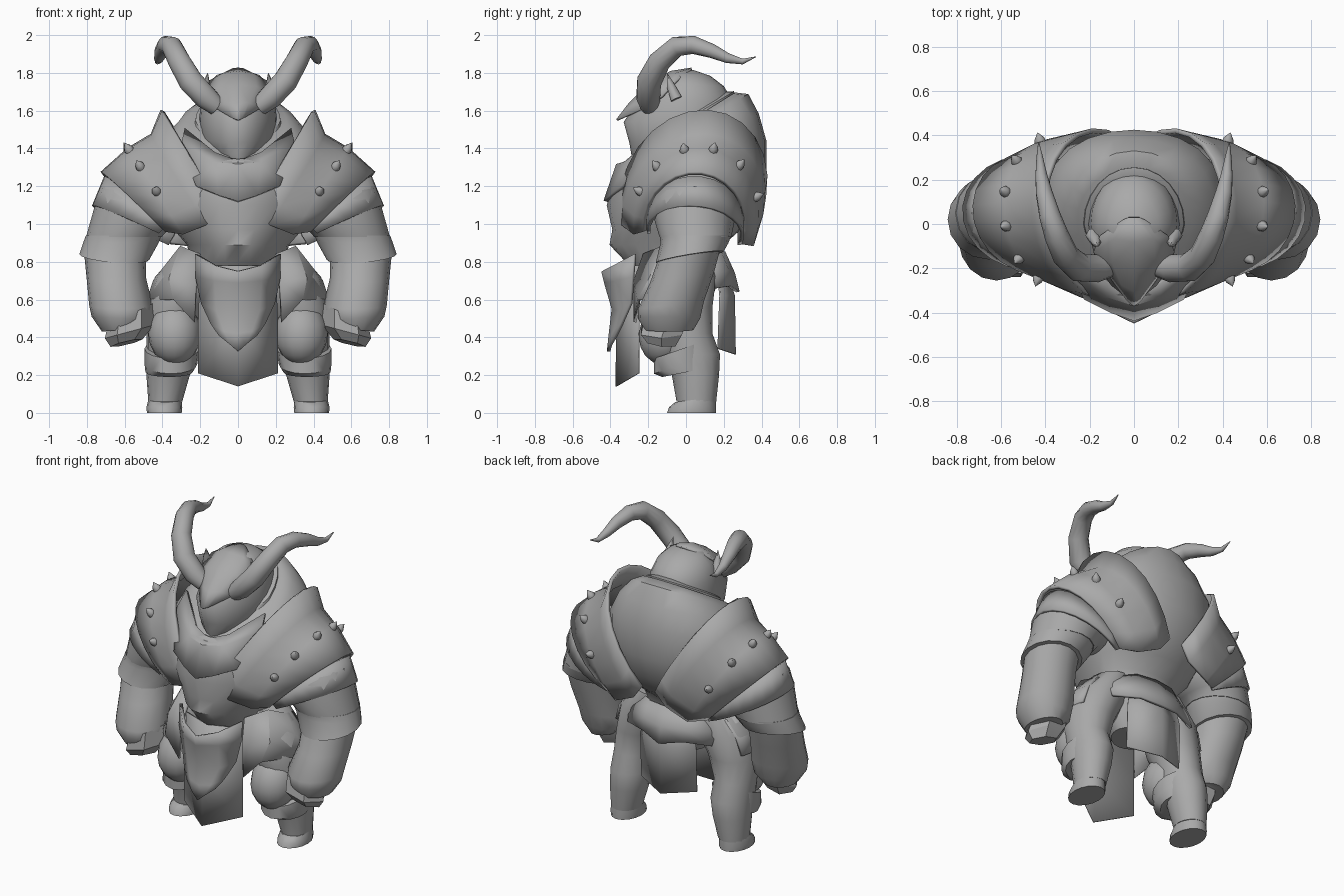
import bpy, bmesh, math
from mathutils import Vector as V

steel = bpy.data.materials.new("steel grey")
steel.diffuse_color = (0.4, 0.4, 0.4, 1)


def surface(name, rows, closed=True, mirror=True, thick=0.0, caps=True, angle=35):
    """Skin a grid of rows; closed rows make a tube, open rows a plate."""
    bm = bmesh.new()
    g = [[bm.verts.new(p) for p in r] for r in rows]
    n = len(g[0])
    for a, b in zip(g, g[1:]):
        for i in range(n if closed else n - 1):
            j = (i + 1) % n
            bm.faces.new((a[i], a[j], b[j], b[i]))
    if closed and caps:
        bm.faces.new(g[0])
        bm.faces.new(g[-1])
    bmesh.ops.recalc_face_normals(bm, faces=bm.faces)
    me = bpy.data.meshes.new(name)
    bm.to_mesh(me)
    bm.free()
    me.materials.append(steel)
    ob = bpy.data.objects.new(name, me)
    bpy.context.collection.objects.link(ob)
    bpy.ops.object.select_all(action='DESELECT')
    ob.select_set(True)
    bpy.context.view_layer.objects.active = ob
    bpy.ops.object.shade_smooth_by_angle(angle=math.radians(angle))
    if mirror:
        m = ob.modifiers.new("mirror", 'MIRROR')
        m.use_clip = True
        m.merge_threshold = 0.0005
    if thick:
        s = ob.modifiers.new("thickness", 'SOLIDIFY')
        s.thickness = thick
        s.offset = 0
    return ob


def plate(name, rows, thick=0.018):
    return surface(name, rows, closed=False, thick=thick)


def oval(c, u, v, n=16):
    """Ring round c with half axes u and v."""
    c, u, v = V(c), V(u), V(v)
    return [c + u * math.cos(t) + v * math.sin(t)
            for t in (2 * math.pi * i / n for i in range(n))]


def flat(x, y, z, rx, ry, tilt=0.0, n=16):
    return oval((x, y, z), (rx, 0, 0), (0, ry, ry * tilt), n)


def body(z, w, front, back, tilt=0.0, point=1.2, square=1.0, n=24):
    """Torso section: round or squarish back, pointed keel at the front."""
    pts = []
    for i in range(n):
        t = 2 * math.pi * i / n
        s, c = math.sin(t), math.cos(t)
        y = back * abs(s) ** square if s >= 0 else front * abs(s) ** point
        pts.append((w * c, y, z + tilt * y))
    return pts


def arc_point(ring, deg):
    f, t, b = map(V, ring)
    c = (f + b) / 2
    a = math.radians(deg)
    return c + (f - c) * math.cos(a) + (t - c) * math.sin(a)


def tube(name, path, n=10, angle=60):
    """Round tapering tube; path holds x, y, z, radius."""
    pts = [V(p[:3]) for p in path]
    rows = []
    for i, p in enumerate(path):
        d = (pts[min(i + 1, len(pts) - 1)] - pts[max(i - 1, 0)]).normalized()
        u = d.cross(V((0.8, -0.5, 0))).normalized()
        rows.append(oval(pts[i], u * p[3], d.cross(u) * p[3], n))
    return surface(name, rows, angle=angle)


# Torso, with the neck opening leaning forward
surface("torso", [body(*r) for r in (
    (.55, .14, -.14, .12), (.70, .24, -.24, .17), (.80, .25, -.32, .18),
    (.89, .27, -.405, .20), (.97, .34, -.39, .29, 0, 1.2, .85), (1.10, .39, -.42, .38, 0, 1.2, .75),
    (1.25, .41, -.37, .425, 0, 1.2, .65), (1.38, .41, -.33, .425, .15, 1.2, .65),
    (1.45, .37, -.30, .385, .35, 1.2, .75), (1.50, .32, -.285, .33, .57),
    (1.535, .26, -.23, .26, .62))], mirror=False, angle=45)
surface("neck_ring", [body(*r) for r in (
    (1.48, .24, -.2, .26, .6), (1.55, .225, -.17, .255, .6),
    (1.57, .18, -.14, .22, .6))], mirror=False)
plate("gorget", [
    [(0, -.30, 1.325), (.12, -.26, 1.37), (.28, -.12, 1.50)],
    [(0, -.36, 1.31), (.12, -.32, 1.32), (.30, -.19, 1.41)],
    [(0, -.425, 1.12), (.10, -.39, 1.15), (.22, -.33, 1.20)]], .025)

# Helmet, beaked visor, ear spikes and horns
surface("helmet", [body(*r) for r in (
    (1.36, .11, -.28, .10, .1), (1.40, .17, -.29, .16, .1), (1.46, .20, -.30, .2, .1),
    (1.56, .205, -.33, .24, .06),
    (1.66, .195, -.25, .242, .0), (1.74, .165, -.16, .20, -.05), (1.79, .11, -.09, .13, -.05),
    (1.815, .03, -.03, .04))], mirror=False, angle=50)
plate("visor", [
    [(0, .03, 1.822), (.025, .03, 1.82), (.045, .02, 1.81)],
    [(0, -.08, 1.805), (.085, -.065, 1.79), (.15, -.05, 1.755)],
    [(0, -.20, 1.735), (.095, -.175, 1.725), (.18, -.125, 1.675)],
    [(0, -.30, 1.635), (.055, -.27, 1.64), (.115, -.225, 1.61)],
    [(0, -.365, 1.55), (.015, -.355, 1.555), (.03, -.34, 1.56)]], .012)
tube("ear_spike", [(.185, -.05, 1.66, .035), (.17, -.08, 1.73, .025), (.16, -.10, 1.80, .001)], 6)
tube("horn", [
    (.11, -.19, 1.62, .05), (.17, -.2, 1.67, .064), (.25, -.195, 1.755, .066),
    (.31, -.14, 1.86, .06), (.35, -.05, 1.94, .055), (.38, .04, 1.948, .048),
    (.405, .14, 1.915, .038), (.418, .22, 1.878, .027), (.425, .30, 1.86, .015),
    (.43, .37, 1.885, .002)], 12)

# Pauldrons: each ring is given by its front, top and back point
collar = ((.12, -.34, 1.14), (.40, .07, 1.60), (.15, .42, 1.20))
base = ((.20, -.33, 1.05), (.455, .07, 1.47), (.21, .405, 1.10))
crown = ((.32, -.27, 1.0), (.58, .06, 1.395), (.35, .375, 1.03))
rim = ((.42, -.22, 1.0), (.72, .05, 1.27), (.46, .31, 1.0))
sweep = range(-8, 205, 15)


def arcs(*rings):
    return [[arc_point(r, a) for a in sweep] for r in rings]


plate("pauldron", arcs(collar, base, crown, rim), .022)
centre = (V(crown[0]) + V(crown[2])) / 2
for a in (26, 50, 78, 105, 133, 163):
    p = arc_point(crown, a)
    d = (p - centre).normalized()
    tube("pauldron_stud", [(*(p + d * h), r) for h, r in
                           ((-.02, .022), (.01, .026), (.025, .022), (.055, .001))], 8, 70)

# Arm plates, each tucked under the one above
plate("upper_arm_plate", arcs(
    ((.40, -.20, 1.04), (.70, .05, 1.25), (.44, .30, 1.03)),
    ((.46, -.20, .97), (.765, .05, 1.095), (.48, .30, .94))), .02)
surface("lower_arm_plate", [oval(*r) for r in (
    ((.46, .05, 1.15), (.17, 0, .12), (0, .21, 0)),
    ((.53, .05, 1.09), (.20, 0, .11), (0, .22, 0)),
    ((.565, .045, 1.03), (.195, 0, .06), (0, .215, 0)),
    ((.605, .05, .93), (.2, 0, .0), (0, .19, 0)))])
surface("elbow_plate", [oval(*r) for r in (
    ((.605, .05, .94), (.2, 0, 0), (0, .19, 0)),
    ((.62, .045, .90), (.2, 0, 0), (0, .18, .0)),
    ((.655, .02, .825), (.185, 0, .015), (0, .18, .03)))])
surface("vambrace", [oval(*r) for r in (
    ((.65, .02, .85), (.165, 0, 0), (0, .165, .03)),
    ((.645, -.02, .72), (.157, 0, 0), (0, .17, .03)),
    ((.62, -.08, .57), (.168, 0, 0), (0, .175, .02)),
    ((.62, -.09, .50), (.155, 0, .01), (0, .165, 0)),
    ((.62, -.09, .44), (.10, 0, -.01), (0, .13, 0)))])
surface("fist", [oval(*r) for r in (
    ((.57, -.11, .52), (.12, 0, -.06), (0, .13, 0), 6),
    ((.575, -.13, .43), (.13, 0, -.035), (0, .125, 0), 6),
    ((.59, -.13, .37), (.085, 0, -.02), (0, .085, -.01), 6))], angle=20)

# Legs, knees and boots
surface("leg", [flat(*r) for r in (
    (.20, 0, .86, .11, .14), (.27, -.01, .72, .17, .17), (.33, -.03, .56, .15, .17),
    (.36, 0, .42, .125, .14), (.36, .03, .31, .125, .15), (.37, .05, .20, .115, .125),
    (.385, .055, .06, .09, .105))], angle=50)
surface("boot", [flat(*r) for r in (
    (.387, .05, .07, .088, .107, .12), (.39, .035, .03, .095, .125), (.39, .03, 0, .092, .13))])
surface("knee_dome", [flat(.335, -.105, .42 - .165 * math.cos(t), .14 * math.sin(t), .145 * math.sin(t), .1)
                      for t in (.15 + i * .355 for i in range(9))], angle=60)
surface("knee_cup", [flat(*r) for r in (
    (.35, -.02, .34, .145, .15, .35), (.355, -.02, .26, .14, .15, .35),
    (.365, .0, .215, .125, .125, .2))])

# Skirt plates and hanging cloths
plate("front_tasset", [
    [(0, -.44, .75), (.12, -.38, .78), (.22, -.27, .84)],
    [(0, -.425, .69), (.12, -.37, .70), (.22, -.28, .72)],
    [(0, -.385, .55), (.11, -.35, .54), (.19, -.29, .58)],
    [(0, -.40, .42), (.07, -.38, .43), (.14, -.34, .47)],
    [(0, -.41, .325), (.04, -.40, .36), (.10, -.37, .41)]])
plate("front_cloth", [[(0, -.32, .78), (.2, -.24, .78)], [(0, -.365, .45), (.21, -.25, .45)],
                      [(0, -.37, .14), (.21, -.25, .21)]], .008)
plate("back_cloth", [[(0, .19, .82), (.16, .16, .82)], [(0, .255, .62), (.2, .18, .62)],
                     [(0, .26, .31), (.2, .17, .34)]], .008)
plate("back_tasset", [
    [(0, .20, .85), (.13, .18, .85), (.26, .08, .83)],
    [(0, .25, .74), (.14, .22, .75), (.31, .13, .74)],
    [(0, .275, .64), (.14, .23, .67), (.30, .16, .66)]])
plate("hip_plate", [
    [(.20, -.22, .84), (.30, -.12, .88), (.34, .0, .82), (.33, .08, .80)],
    [(.22, -.27, .70), (.36, -.19, .71), (.44, -.02, .70), (.42, .08, .70)],
    [(.23, -.27, .48), (.34, -.25, .60), (.475, -.05, .60), (.45, .07, .60)]])
